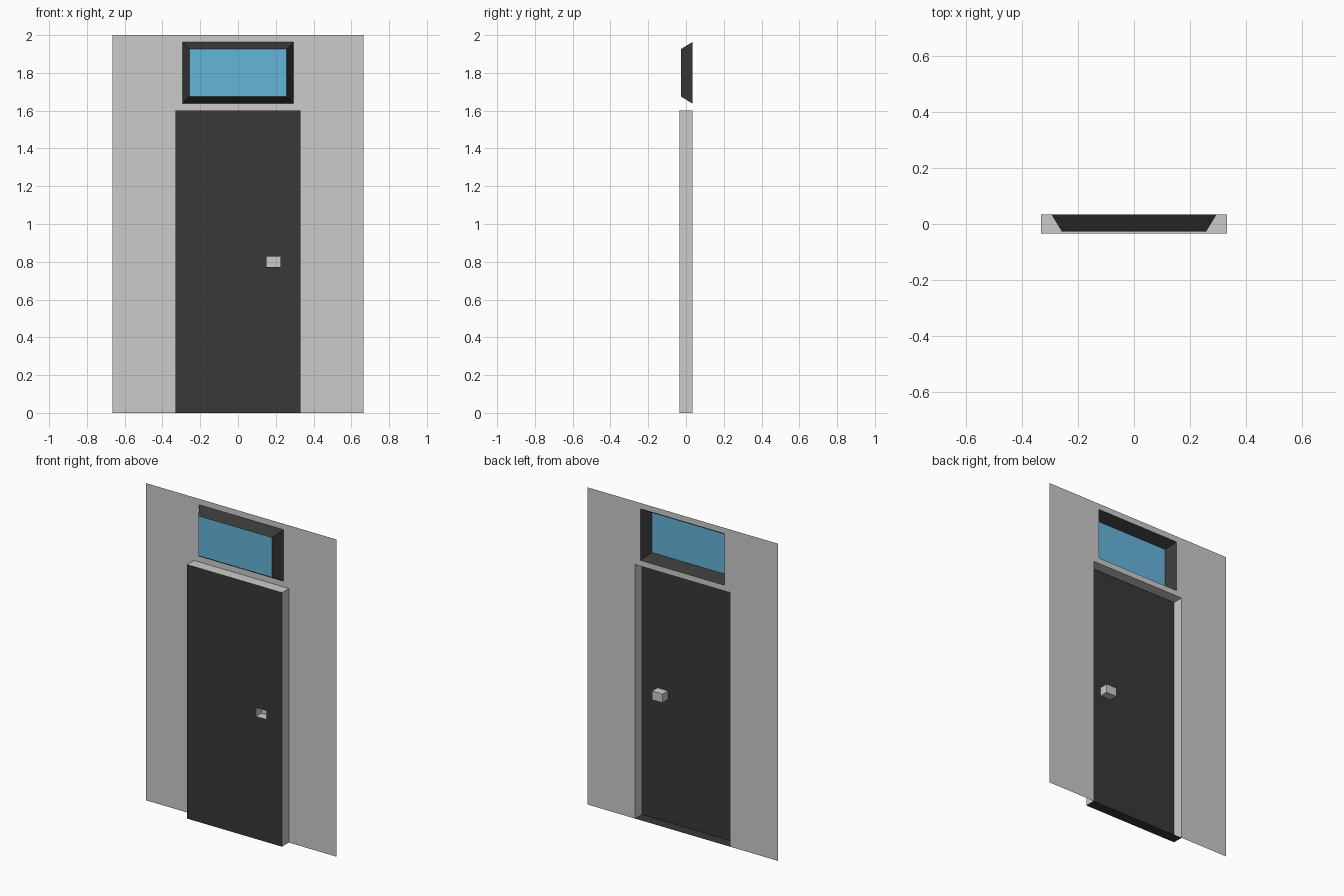
import bpy

if "Cube" in bpy.data.objects:
    bpy.data.objects.remove(bpy.data.objects["Cube"])

BACK, FRONT, GLASS = 0.034, -0.034, -0.027   # depth (y) of wall, door leaf and glass

# rectangles as (x0, x1, z0, z1)
WALL = (-0.665, 0.665, 0.0, 2.0)
DOOR = (-0.331, 0.331, 0.0, 1.602)
WIN_OUT = (-0.294, 0.294, 1.638, 1.963)
WIN_IN = (-0.257, 0.257, 1.675, 1.926)
KNOB = (0.15, 0.224, 0.773, 0.828)


def material(name, rgb):
    m = bpy.data.materials.new(name)
    m.diffuse_color = (*rgb, 1)
    m.use_nodes = True
    m.node_tree.nodes["Principled BSDF"].inputs["Base Color"].default_value = m.diffuse_color
    return m


def add(name, verts, faces, mat=None):
    me = bpy.data.meshes.new(name)
    me.from_pydata(verts, [], faces)
    if mat:
        me.materials.append(mat)
    ob = bpy.data.objects.new(name, me)
    bpy.context.collection.objects.link(ob)
    return ob


def corners(r, y):
    x0, x1, z0, z1 = r
    return [(x0, y, z0), (x1, y, z0), (x1, y, z1), (x0, y, z1)]


def sheet(name, rect, y, holes=(), mat=None):
    """Flat sheet facing the front, with rectangular holes left open."""
    xs = sorted({v for r in (rect, *holes) for v in r[:2]})
    zs = sorted({v for r in (rect, *holes) for v in r[2:]})
    nx = len(xs)
    verts = [(x, y, z) for z in zs for x in xs]
    faces = []
    for j in range(len(zs) - 1):
        for i in range(nx - 1):
            cx, cz = (xs[i] + xs[i + 1]) / 2, (zs[j] + zs[j + 1]) / 2
            if not any(h[0] < cx < h[1] and h[2] < cz < h[3] for h in holes):
                a = j * nx + i
                faces.append((a, a + 1, a + nx + 1, a + nx))
    return add(name, verts, faces, mat)


def sides(name, front, yf, back, yb, which=(0, 1, 2, 3), mat=None):
    """Side faces joining two rectangles: 0 bottom, 1 right, 2 top, 3 left."""
    verts = corners(front, yf) + corners(back, yb)
    faces = [(k, k + 4, (k + 1) % 4 + 4, (k + 1) % 4) for k in which]
    return add(name, verts, faces, mat)


dark = material("dark", (0.04, 0.04, 0.04))
blue = material("glass_blue", (0.13, 0.46, 0.70))

# wall with openings behind the door and the window
sheet("wall", WALL, BACK, [DOOR, WIN_OUT])

# door: dark leaf and bottom, grey rim, pushed forward of the wall
sheet("door_leaf", DOOR, FRONT, [KNOB], dark)
sides("door_bottom", DOOR, FRONT, DOOR, BACK, (0,), dark)
sides("door_rim", DOOR, FRONT, DOOR, BACK, (1, 2, 3))

# handle: hollow from the front, block shaped at the back
sides("handle_sides", KNOB, FRONT, KNOB, 0.02)
sheet("handle_end", KNOB, 0.02)

# window: tapered dark frame with a glass pane
sides("window_frame", WIN_IN, GLASS, WIN_OUT, BACK, mat=dark)
sheet("window_glass", WIN_IN, GLASS, mat=blue)
